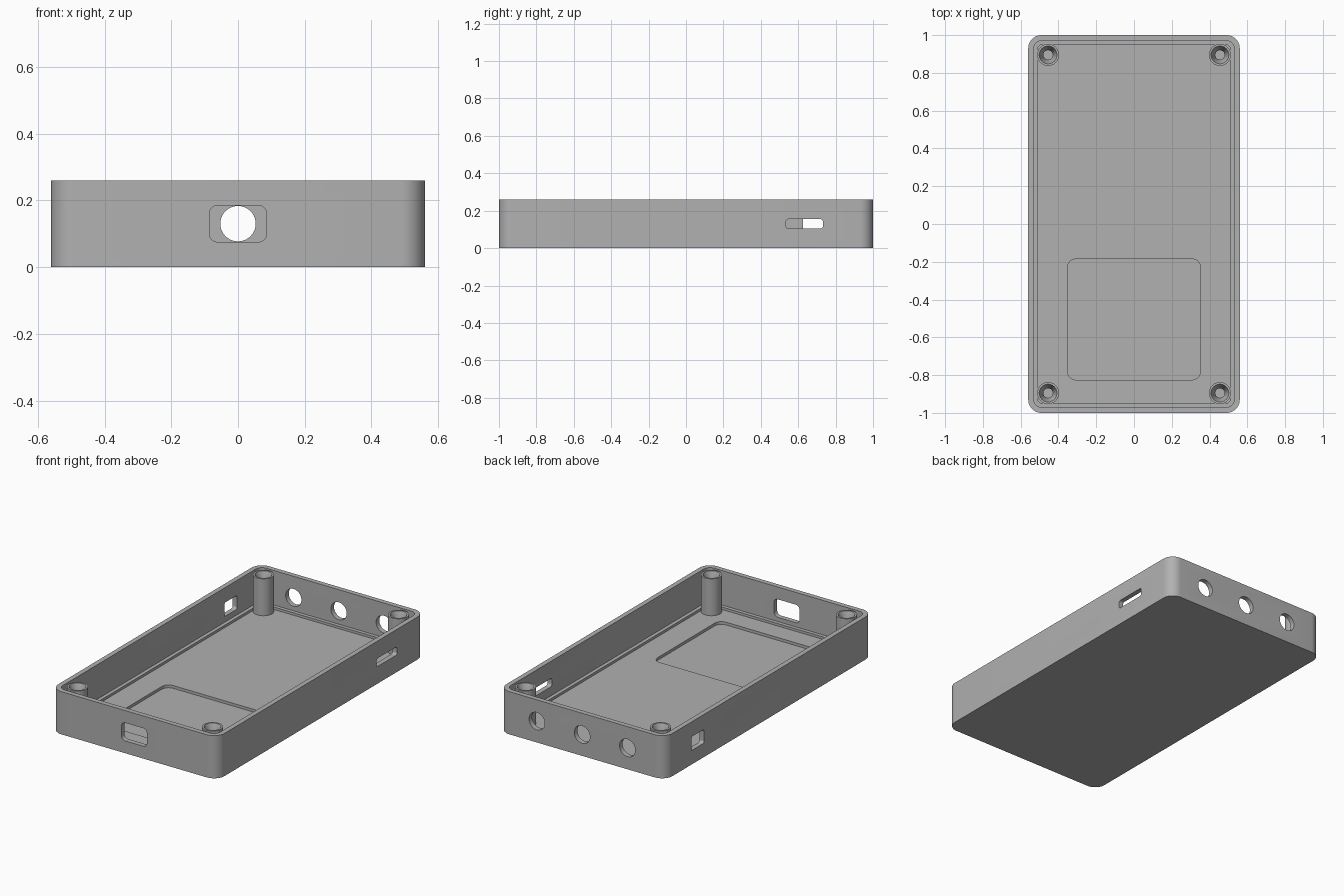
import bpy, bmesh, math
from mathutils import Matrix

cube = bpy.data.objects.get("Cube")
if cube:
    bpy.data.objects.remove(cube, do_unlink=True)

grey = bpy.data.materials.new("case_grey")
grey.use_nodes = True
grey.diffuse_color = (0.44, 0.44, 0.44, 1)
grey.node_tree.nodes["Principled BSDF"].inputs["Base Color"].default_value = (0.44, 0.44, 0.44, 1)

HALF_X, HALF_Y, HEIGHT, WALL = 0.56, 1.0, 0.26, 0.03
FLOOR, LEDGE = 0.035, 0.05


def finish(bm, name):
    bmesh.ops.recalc_face_normals(bm, faces=bm.faces)
    mesh = bpy.data.meshes.new(name)
    bm.to_mesh(mesh)
    bm.free()
    mesh.materials.append(grey)
    obj = bpy.data.objects.new(name, mesh)
    bpy.context.collection.objects.link(obj)
    return obj


def rounded_prism(name, hx, hy, radius, low, high, turn=Matrix(), segments=10):
    """Rounded rectangle extruded from low to high, then placed by a matrix."""
    bm = bmesh.new()
    ring = []
    for quarter, (sx, sy) in enumerate([(1, 1), (-1, 1), (-1, -1), (1, -1)]):
        for i in range(segments + 1):
            a = (quarter + i / segments) * math.pi / 2
            ring.append(bm.verts.new((sx * (hx - radius) + radius * math.cos(a),
                                      sy * (hy - radius) + radius * math.sin(a), low)))
    bmesh.ops.remove_doubles(bm, verts=ring, dist=1e-5)
    base = bm.faces.new(list(bm.verts))
    top = bmesh.ops.extrude_face_region(bm, geom=[base], use_keep_orig=True)["geom"]
    for v in top:
        if isinstance(v, bmesh.types.BMVert):
            v.co.z = high
    bm.transform(turn)
    return finish(bm, name)


def cut(target, cutter):
    mod = target.modifiers.new("cut", 'BOOLEAN')
    mod.operation = 'DIFFERENCE'
    mod.solver = 'EXACT'
    mod.object = cutter
    bpy.context.view_layer.objects.active = target
    bpy.ops.object.modifier_apply(modifier=mod.name)
    bpy.data.objects.remove(cutter, do_unlink=True)


def smooth(obj):
    bpy.ops.object.select_all(action='DESELECT')
    obj.select_set(True)
    bpy.context.view_layer.objects.active = obj
    bpy.ops.object.shade_smooth_by_angle(angle=math.radians(30))


# Tray: outer shell, hollow above the ledge, then the lower floor
tray = rounded_prism("case_tray", HALF_X, HALF_Y, 0.07, 0, HEIGHT)
cut(tray, rounded_prism("hollow", HALF_X - WALL, HALF_Y - WALL, 0.04, LEDGE, 0.4))
cut(tray, rounded_prism("floor_cut", HALF_X - 0.052, HALF_Y - 0.052, 0.018, FLOOR, 0.1))

# Shallow rounded pocket in the floor
cut(tray, rounded_prism("pocket", 0.352, 0.32, 0.045, 0.018, 0.1,
                        Matrix.Translation((0, -0.505, 0))))

# Openings through the walls
face_y = Matrix.Rotation(math.pi / 2, 4, 'X')
face_x = Matrix.Rotation(math.pi / 2, 4, 'Z') @ face_y


def opening(x, y, z, hw, hh, radius, facing):
    cut(tray, rounded_prism("opening", hw, hh, radius, -0.045, 0.045,
                            Matrix.Translation((x, y, z)) @ facing))


opening(0, -HALF_Y, 0.13, 0.086, 0.055, 0.026, face_y)
for x in (-0.305, 0, 0.305):
    opening(x, HALF_Y, 0.13, 0.053, 0.053, 0.0529, face_y)
opening(HALF_X, 0.633, 0.13, 0.099, 0.025, 0.014, face_x)
opening(-HALF_X, 0.687, 0.127, 0.062, 0.042, 0.014, face_x)
smooth(tray)


# Corner screw posts with a tapered mouth and a blind bore
def screw_post(name, x, y, sides=40):
    profile = [(0.058, 0.02), (0.058, HEIGHT), (0.047, HEIGHT),
               (0.025, 0.2), (0.025, 0.1)]
    bm = bmesh.new()
    rings = [[bm.verts.new((x + r * math.cos(math.tau * i / sides),
                            y + r * math.sin(math.tau * i / sides), z))
              for i in range(sides)] for r, z in profile]
    for a, b in zip(rings, rings[1:]):
        for i in range(sides):
            j = (i + 1) % sides
            bm.faces.new((a[i], a[j], b[j], b[i]))
    bm.faces.new(rings[0])
    bm.faces.new(rings[-1])
    smooth(finish(bm, name))


for sx, side in ((1, "left"), (-1, "right")):
    for sy, end in ((1, "back"), (-1, "front")):
        screw_post(f"{end}_{side}_screw_post", sx * 0.455, sy * 0.895)
